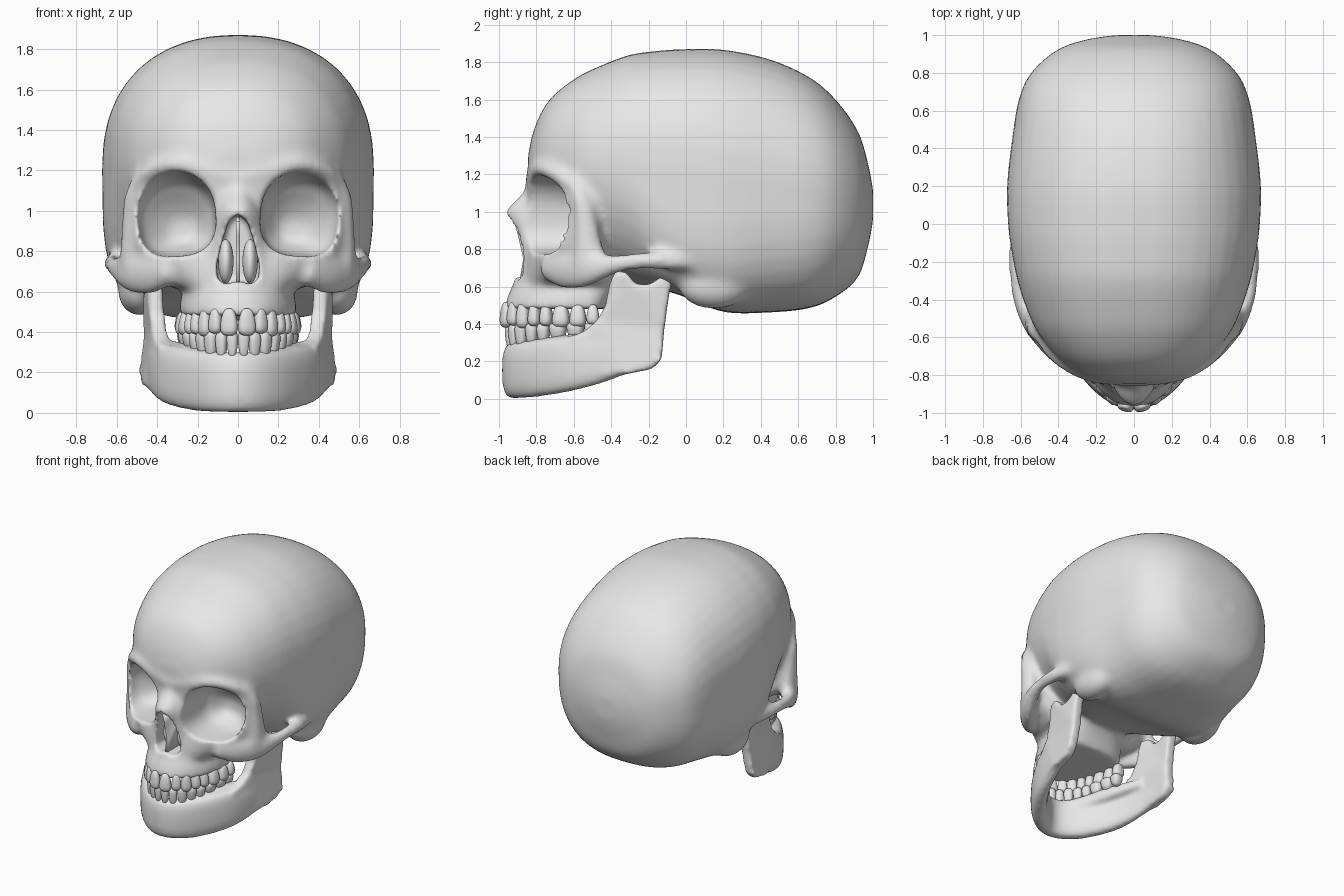
import bpy, bmesh, math
from mathutils import Vector, Matrix

cube = bpy.data.objects.get("Cube")
if cube:
    bpy.data.objects.remove(cube, do_unlink=True)

bone = bpy.data.materials.new("bone_grey")
bone.use_nodes = True
bone.diffuse_color = (0.8, 0.8, 0.8, 1)
bone.node_tree.nodes["Principled BSDF"].inputs["Base Color"].default_value = (0.8, 0.8, 0.8, 1)
SIDES = (1, -1)


# ---- helpers ----
def spline(pts, n=6):
    out, p = [], [pts[0], *pts, pts[-1]]
    for quad in zip(p, p[1:], p[2:], p[3:]):
        for i in range(n):
            t = i / n
            out.append(tuple(0.5 * (2 * b + (c - a) * t + (2 * a - 5 * b + 4 * c - d) * t * t
                                    + (3 * b - a - 3 * c + d) * t ** 3) for a, b, c, d in zip(*quad)))
    return out + [tuple(pts[-1])]


def power(v, e):
    return math.copysign(abs(v) ** e, v)


def oval(half, lo, mid, hi, n_lo, n_hi, place, count=40):
    ring = []
    for i in range(count):
        a = math.tau * i / count
        c, s = math.cos(a), math.sin(a)
        e = 2 / (n_hi if s > 0 else n_lo)
        v = power(s, e)
        ring.append(place(half * power(c, e), mid + v * (hi - mid if s > 0 else mid - lo)))
    return ring


def loft(bm, rings):
    rows = [[bm.verts.new(p) for p in r] for r in rings]
    for a, b in zip(rows, rows[1:]):
        for i in range(len(a)):
            j = (i + 1) % len(a)
            bm.faces.new((a[i], a[j], b[j], b[i]))
    bm.faces.new(rows[0][::-1])
    bm.faces.new(rows[-1])


def tube(bm, pts, n=2.0, ref=(0, 0, 1)):
    # each point holds x, y, z, sideways radius and upward radius
    pts, rings = spline(pts), []
    for i, (x, y, z, rs, ru) in enumerate(pts):
        t = Vector(pts[min(i + 1, len(pts) - 1)][:3]) - Vector(pts[max(i - 1, 0)][:3])
        side = t.cross(Vector(ref)).normalized()
        up = side.cross(t).normalized()
        rings.append(oval(rs, -ru, 0, ru, n, n,
                          lambda a, b: Vector((x, y, z)) + side * a + up * b, 20))
    loft(bm, rings)


def flip(pts, s):
    return [(s * p[0], *p[1:]) for p in pts]


def ball(bm, centre, size):
    m = Matrix.Translation(centre) @ Matrix.Diagonal((*size, 1))
    return bmesh.ops.create_uvsphere(bm, u_segments=24, v_segments=16, radius=1, matrix=m)["verts"]


def finish(name, bm):
    bmesh.ops.recalc_face_normals(bm, faces=bm.faces[:])
    me = bpy.data.meshes.new(name)
    bm.to_mesh(me)
    bm.free()
    me.materials.append(bone)
    me.shade_smooth()
    ob = bpy.data.objects.new(name, me)
    bpy.context.scene.collection.objects.link(ob)
    return ob


def fuse(ob, voxel, rounds):
    m = ob.modifiers.new("fuse", "REMESH")
    m.mode = "VOXEL"
    m.voxel_size = voxel
    m.use_smooth_shade = True
    m = ob.modifiers.new("soften", "SMOOTH")
    m.factor = 0.5
    m.iterations = rounds


# ---- braincase: y, top, bottom, half width, lower roundness ----
bm = bmesh.new()
braincase = [(-.845, 1.3, 1.05, .12, 2), (-.81, 1.45, .95, .25, 2), (-.73, 1.6, .85, .38, 2),
             (-.59, 1.715, .74, .5, 2), (-.46, 1.78, .67, .565, 2), (-.3, 1.84, .62, .617, 2.4),
             (-.16, 1.86, .59, .645, 3.5), (-.02, 1.87, .55, .665, 4.2), (.2, 1.867, .465, .672, 3.8),
             (.45, 1.815, .462, .645, 3.1), (.66, 1.72, .485, .61, 2.8), (.8, 1.6, .545, .545, 2.5),
             (.92, 1.43, .65, .41, 2.3), (.975, 1.25, .82, .26, 2), (1.0, 1.12, .95, .1, 2)]
loft(bm, [oval(w, lo, lo + .53 * (hi - lo), hi, n, 2.25, lambda a, b: (a, y, b))
          for y, hi, lo, w, n in spline(braincase)])

# ---- face, upper jaw and nose: z, half width, front, middle, back ----
face = [(1.25, .4, -.79, -.5, -.4), (1.12, .52, -.835, -.5, -.42), (.98, .54, -.84, -.5, -.42),
        (.82, .54, -.85, -.5, -.42), (.72, .47, -.87, -.5, -.4), (.62, .34, -.89, -.52, -.4)]
upper_jaw = [(.76, .29, -.88, -.55, -.28), (.64, .265, -.91, -.55, -.32),
             (.56, .285, -.95, -.55, -.38), (.48, .295, -.975, -.55, -.42)]
nose = [(1.16, .06, -.84, -.7, -.6), (1.09, .085, -.885, -.7, -.6), (1.0, .12, -.965, -.72, -.6),
        (.9, .15, -.93, -.72, -.6), (.76, .18, -.905, -.72, -.6), (.6, .18, -.925, -.72, -.6)]
for part in (face, upper_jaw, nose):
    loft(bm, [oval(w, f, m, b, 2.1, 2.6, lambda p, q: (p, q, z)) for z, w, f, m, b in spline(part)])

for s in SIDES:
    # cheekbone and arch running back into the temple
    tube(bm, flip([(.33, -.75, .71, .05, .07), (.44, -.64, .69, .06, .105), (.535, -.525, .695, .055, .095),
                   (.593, -.41, .715, .045, .06), (.62, -.28, .735, .04, .045), (.615, -.12, .74, .045, .05),
                   (.585, .02, .73, .045, .045), (.52, .14, .72, .03, .03)], s))
    # outer rim of the eye socket, spreading into the cheekbone
    tube(bm, flip([(.535, -.51, .72, .05, .1), (.535, -.525, .85, .045, .07), (.53, -.54, .98, .045, .055),
                   (.515, -.565, 1.08, .045, .05), (.47, -.6, 1.18, .04, .045)], s), ref=(0, 1, 0))
    # brow ridge
    tube(bm, flip([(.5, -.58, 1.12, .04, .04), (.42, -.685, 1.2, .045, .04), (.29, -.775, 1.235, .045, .04),
                   (.13, -.81, 1.19, .045, .05), (0, -.81, 1.16, .05, .05)], s))
    # bony bump behind the ear
    ball(bm, (s * .485, .15, .605), (.11, .19, .125))
skull = finish("skull", bm)

# ---- cutters: eye sockets flaring outward, nasal opening ----
bm = bmesh.new()
socket = [(-1.1, .26, .215, .37, .985), (-.8, .208, .212, .32, .985), (-.6, .185, .185, .305, .97),
          (-.52, .14, .135, .295, .945), (-.46, .075, .07, .28, .92), (-.445, .02, .02, .28, .92)]
for s in SIDES:
    tilt = Matrix.Rotation(.09 * s, 3, "Y")
    loft(bm, [oval(w, -h, 0, h, 2.8, 2.15, lambda a, b: Vector((s * cx, y, cz)) + tilt @ Vector((a, 0, b)))
              for y, w, h, cx, cz in spline(socket)])
half = [(0, .985), (.045, .95), (.08, .84), (.106, .73), (.1, .66), (.06, .635), (.02, .65)]
outline = half + [(-x, z) for x, z in half[:0:-1]]
loft(bm, [[(x, y, z) for x, z in outline] for y in (-1.1, -.65)])
cutter = finish("opening_cutter", bm)
cutter.hide_render = True
cutter.display_type = "WIRE"

fuse(skull, .02, 8)
cut = skull.modifiers.new("openings", "BOOLEAN")
cut.operation = "DIFFERENCE"
cut.solver = "EXACT"
cut.object = cutter
fuse(skull, .014, 6)

# ---- nasal septum with inner scrolls ----
bm = bmesh.new()
wall = [(-.64, .63), (-.89, .63), (-.87, .75), (-.9, .88), (-.92, .95), (-.64, .98)]
loft(bm, [[(x, y, z) for y, z in wall] for x in (-.011, .011)])
for s in SIDES:
    ball(bm, (s * .06, -.74, .75), (.038, .08, .11))
septum = finish("nasal_septum", bm)

# ---- lower jaw ----
bm = bmesh.new()


def whole_arch(pts):
    return pts + flip(pts, -1)[-2::-1]


tube(bm, whole_arch([(.43, -.22, .26, .028, .07), (.412, -.4, .225, .042, .12), (.345, -.6, .193, .055, .147),
                     (.225, -.78, .165, .06, .152), (.11, -.885, .155, .062, .152),
                     (0, -.922, .152, .062, .15)]), 2.8)
tube(bm, whole_arch([(.37, -.36, .32, .025, .035), (.285, -.58, .3, .05, .05), (.195, -.77, .27, .05, .055),
                     (.1, -.875, .245, .045, .055), (0, -.905, .24, .045, .055)]), 2.4)
ramus = [(-.13, .21), (-.115, .38), (-.09, .56), (-.055, .7), (-.1, .71), (-.135, .65), (-.2, .61),
         (-.27, .615), (-.32, .68), (-.38, .685), (-.413, .6), (-.43, .5), (-.475, .42), (-.54, .365),
         (-.62, .33), (-.55, .12), (-.33, .13), (-.18, .16)]
for s in SIDES:
    loft(bm, [[(s * (.43 + d + .26 * min(0, y + .32) + .25 * min(0, z - .2) + .03 * (z < .3)), y, z)
               for y, z in ramus] for d in (-.038, .038)])
    ball(bm, (s * .43, -.085, .69), (.075, .038, .035))
bmesh.ops.triangulate(bm, faces=[f for f in bm.faces if len(f.verts) > 4])
fuse(finish("lower_jaw", bm), .014, 12)


# ---- teeth set side by side along an arch ----
def teeth(name, across, depth, sizes, root):
    bm = bmesh.new()
    steps = [(across * math.sin(i / 600 * math.pi / 2), -.45 - depth * math.cos(i / 600 * math.pi / 2))
             for i in range(601)]
    edge = 0
    for width, thick, z, height in sizes:
        target, run, k = edge + width / 2, 0, 0
        while run < target and k < 599:
            run += math.dist(steps[k], steps[k + 1])
            k += 1
        edge += width
        x, y = steps[k]
        tx, ty = Vector((steps[k + 1][0] - x, steps[k + 1][1] - y)).normalized()
        for s in SIDES:
            for v in ball(bm, (0, 0, 0), (1, 1, 1)):
                a, b, c = (power(q, .75) for q in v.co)
                taper = 1 - .19 * (1 + c * root)
                a, b = a * width * .58 * taper, b * thick * taper
                v.co = (s * (x + a * tx - b * ty), y + a * ty + b * tx, z + c * height)
    return finish(name, bm)


teeth("upper_teeth", .272, .52,
      [(.088, .035, .45, .068), (.07, .035, .455, .062), (.075, .042, .448, .07), (.068, .048, .45, .062),
       (.068, .05, .45, .062), (.095, .055, .445, .065), (.09, .055, .445, .063), (.07, .05, .45, .055)], 1)
teeth("lower_teeth", .262, .495,
      [(.056, .03, .34, .068), (.06, .032, .335, .068), (.07, .04, .34, .072), (.068, .042, .345, .062),
       (.07, .045, .35, .056), (.095, .052, .36, .05), (.095, .052, .365, .048), (.08, .048, .365, .045)], -1)
